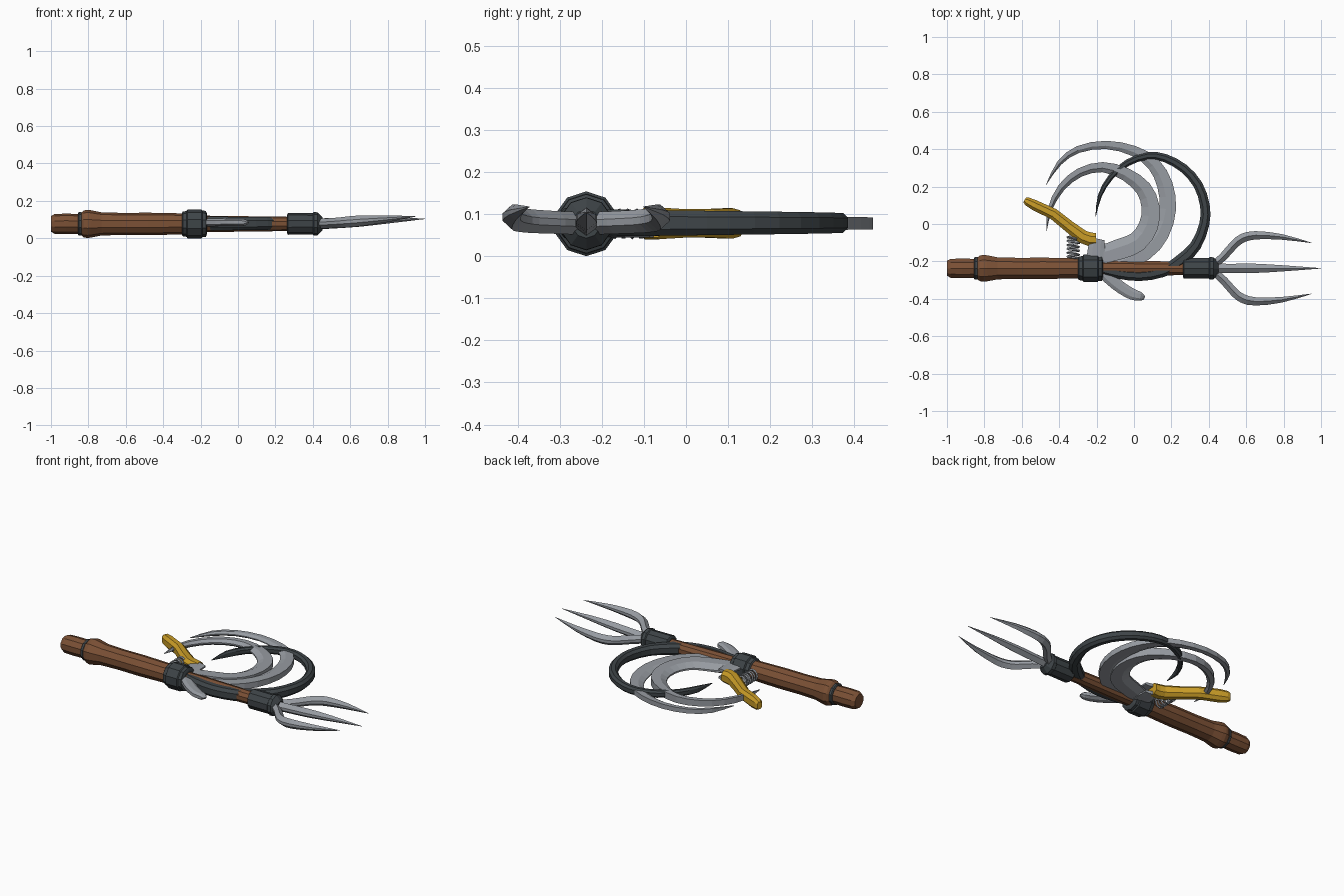
import bpy, bmesh, math
from mathutils import Vector

AXIS_Y, MID_Z = -0.237, 0.077


def material(name, rgb):
    m = bpy.data.materials.new(name)
    m.diffuse_color = (*rgb, 1)
    return m


WOOD = material("brown wood", (0.20, 0.082, 0.036))
DARK = material("dark steel", (0.048, 0.058, 0.064))
STEEL = material("light steel", (0.31, 0.33, 0.36))
GOLD = material("yellow grip", (0.58, 0.33, 0.02))


def loft(name, rings, mat):
    """Skin a list of point rings and cap both ends."""
    bm = bmesh.new()
    loops = [[bm.verts.new(p) for p in ring] for ring in rings]
    n = len(loops[0])
    for a, b in zip(loops, loops[1:]):
        for i in range(n):
            j = (i + 1) % n
            bm.faces.new((a[i], a[j], b[j], b[i]))
    bm.faces.new(loops[0][::-1])
    bm.faces.new(loops[-1])
    bmesh.ops.recalc_face_normals(bm, faces=bm.faces)
    me = bpy.data.meshes.new(name)
    bm.to_mesh(me)
    bm.free()
    me.materials.append(mat)
    ob = bpy.data.objects.new(name, me)
    bpy.context.collection.objects.link(ob)
    return ob


def turned(name, profile, mat, sides=10):
    """Turn an (x, radius) profile about the shaft axis."""
    rings = []
    for x, r in profile:
        ang = [2 * math.pi * i / sides for i in range(sides)]
        rings.append([(x, AXIS_Y + r * math.sin(a), MID_Z + r * math.cos(a)) for a in ang])
    return loft(name, rings, mat)


def smooth_path(pts, steps):
    """Catmull-Rom refinement of stations (x, y, z, half width, half height)."""
    p = [Vector(q) for q in pts]
    p = [2 * p[0] - p[1]] + p + [2 * p[-1] - p[-2]]
    out = []
    for a, b, c, d in zip(p, p[1:], p[2:], p[3:]):
        for k in range(steps):
            t = k / steps
            out.append(0.5 * (2 * b + (c - a) * t + (2 * a - 5 * b + 4 * c - d) * t * t
                              + (3 * b - a - 3 * c + d) * t ** 3))
    return out + [p[-2]]


def sweep(name, stations, section, mat, steps=2):
    """Sweep a section along a flat path; section u is across, v is up."""
    st = smooth_path(stations, steps)
    rings = []
    for i, s in enumerate(st):
        t = st[min(i + 1, len(st) - 1)] - st[max(i - 1, 0)]
        n = Vector((-t[1], t[0])).normalized()
        w, h = max(s[3], 0.001), max(s[4], 0.001)
        rings.append([(s[0] + n.x * u * w, s[1] + n.y * u * w, s[2] + v * h) for u, v in section])
    return loft(name, rings, mat)


BLADE = [(1, -1), (1, 1), (-0.2, 1), (-1, 0.2), (-1, -0.2), (-0.2, -1)]
RIDGE = [(1, -0.3), (1, 0.3), (0, 1), (-1, 0.3), (-1, -0.3), (0, -1)]
OCTAGON = [(1, -0.5), (1, 0.5), (0.45, 1), (-0.45, 1),
           (-1, 0.5), (-1, -0.5), (-0.45, -1), (0.45, -1)]

# Wooden shaft and steel fittings
turned("pommel", [(-1, 0.042), (-0.98, 0.053), (-0.92, 0.055), (-0.845, 0.053)], WOOD)
turned("pommel_ring", [(-0.856, 0.056), (-0.851, 0.063), (-0.838, 0.063), (-0.833, 0.056)], DARK)
turned("grip", [(-0.84, 0.058), (-0.825, 0.072), (-0.805, 0.0755), (-0.785, 0.073),
                (-0.73, 0.062), (-0.62, 0.059), (-0.48, 0.060), (-0.28, 0.056)], WOOD)
turned("neck", [(-0.18, 0.044), (0.05, 0.041), (0.28, 0.038)], WOOD)
turned("middle_collar", [(-0.30, 0.058), (-0.295, 0.066), (-0.275, 0.069), (-0.27, 0.077),
                         (-0.195, 0.077), (-0.19, 0.071), (-0.172, 0.070), (-0.166, 0.055)], DARK)
turned("fork_socket", [(0.262, 0.048), (0.267, 0.058), (0.40, 0.057), (0.405, 0.063),
                       (0.425, 0.062), (0.452, 0.034)], DARK)

# Three-pronged fork
sweep("fork_middle_tine", [(0.42, AXIS_Y, 0.077, 0.030, 0.03), (0.50, AXIS_Y, 0.08, 0.024, 0.028),
                           (0.64, AXIS_Y, 0.088, 0.025, 0.027), (0.80, AXIS_Y, 0.097, 0.016, 0.018),
                           (1.0, AXIS_Y, 0.104, 0.001, 0.001)], RIDGE, STEEL)
TINE = [(0.42, 0.012, 0.078, 0.020, 0.027), (0.48, 0.065, 0.080, 0.022, 0.027),
        (0.535, 0.127, 0.083, 0.023, 0.028), (0.58, 0.161, 0.087, 0.024, 0.029),
        (0.65, 0.177, 0.093, 0.022, 0.029), (0.79, 0.168, 0.104, 0.015, 0.019),
        (0.95, 0.136, 0.117, 0.001, 0.001)]
for side, label in ((1, "back"), (-1, "front")):
    sweep("fork_%s_tine" % label, [(x, AXIS_Y + side * d, z, w, h) for x, d, z, w, h in TINE],
          RIDGE, STEEL)


def crescent(name, pts, z, h_tip, h_root, section, mat):
    """Hooked blade: (x, y, half width) from tip to root, thickening evenly."""
    st = [(x, y, z, w, 0.002 if i == 0 else h_tip + (h_root - h_tip) * i / (len(pts) - 1))
          for i, (x, y, w) in enumerate(pts)]
    return sweep(name, st, section, mat)


# Hooked blades
crescent("dark_hook", [(-0.205, 0.04, 0.001), (-0.183, 0.15, 0.011), (-0.125, 0.25, 0.015),
                       (-0.035, 0.327, 0.018), (0.07, 0.364, 0.02), (0.165, 0.353, 0.022),
                       (0.265, 0.298, 0.024), (0.342, 0.21, 0.025), (0.379, 0.1, 0.026),
                       (0.376, 0.0, 0.027), (0.33, -0.115, 0.03), (0.245, -0.2, 0.034),
                       (0.15, -0.255, 0.03), (0.03, -0.275, 0.03), (-0.08, -0.265, 0.028),
                       (-0.17, -0.245, 0.025)], 0.079, 0.017, 0.038, OCTAGON, DARK)
crescent("outer_blade", [(-0.47, 0.21, 0.001), (-0.40, 0.325, 0.013), (-0.30, 0.398, 0.019),
                         (-0.15, 0.423, 0.022), (0.0, 0.39, 0.028), (0.105, 0.32, 0.036),
                         (0.165, 0.21, 0.042), (0.18, 0.08, 0.045), (0.14, -0.05, 0.048),
                         (0.05, -0.15, 0.05), (-0.10, -0.22, 0.04)], 0.078, 0.012, 0.019, BLADE, STEEL)
crescent("inner_blade", [(-0.468, -0.04, 0.001), (-0.45, 0.078, 0.012), (-0.388, 0.195, 0.02),
                         (-0.29, 0.275, 0.024), (-0.168, 0.304, 0.027), (-0.045, 0.266, 0.035),
                         (0.05, 0.19, 0.043), (0.088, 0.094, 0.048), (0.078, -0.008, 0.052),
                         (0.019, -0.094, 0.054), (-0.078, -0.135, 0.055), (-0.21, -0.175, 0.045)],
         0.079, 0.015, 0.028, BLADE, STEEL)
crescent("tail_blade", [(0.055, -0.398, 0.010), (0.035, -0.388, 0.023), (-0.01, -0.375, 0.03),
                        (-0.07, -0.34, 0.032), (-0.13, -0.29, 0.034), (-0.2, -0.22, 0.034)],
         0.085, 0.016, 0.022, OCTAGON, STEEL)

# Hinge bracket between collar and lever
for dz, label in ((0.024, "upper"), (-0.024, "lower")):
    sweep("%s_bracket_plate" % label, [(-0.205, -0.19, MID_Z + dz, 0.05, 0.009),
                                       (-0.20, -0.125, MID_Z + dz, 0.045, 0.009),
                                       (-0.19, -0.08, MID_Z + dz, 0.034, 0.009)], OCTAGON, STEEL, 1)

# Thumb lever
sweep("thumb_lever", [(-0.585, 0.128, 0.078, 0.014, 0.022), (-0.57, 0.12, 0.078, 0.023, 0.031),
                      (-0.53, 0.10, 0.078, 0.028, 0.036), (-0.43, 0.053, 0.078, 0.030, 0.034),
                      (-0.345, -0.015, 0.078, 0.032, 0.034), (-0.275, -0.068, 0.078, 0.036, 0.037),
                      (-0.235, -0.082, 0.078, 0.037, 0.038), (-0.203, -0.083, 0.078, 0.034, 0.034)],
      OCTAGON, GOLD, 1)

# Return spring under the lever
cu = bpy.data.curves.new("spring", 'CURVE')
cu.dimensions = '3D'
cu.bevel_depth, cu.bevel_resolution = 0.006, 0
cu.use_fill_caps = True
N, TURNS = 72, 6
sp = cu.splines.new('POLY')
sp.points.add(N)
for i in range(N + 1):
    a = 2 * math.pi * TURNS * i / N
    sp.points[i].co = (-0.325 + 0.031 * math.cos(a), -0.185 + 0.125 * i / N,
                       MID_Z + 0.031 * math.sin(a), 1)
cu.materials.append(STEEL)
spring = bpy.data.objects.new("spring", cu)
bpy.context.collection.objects.link(spring)
bpy.context.view_layer.objects.active = spring
spring.select_set(True)
bpy.ops.object.convert(target='MESH')
for poly in spring.data.polygons:
    poly.use_smooth = False
